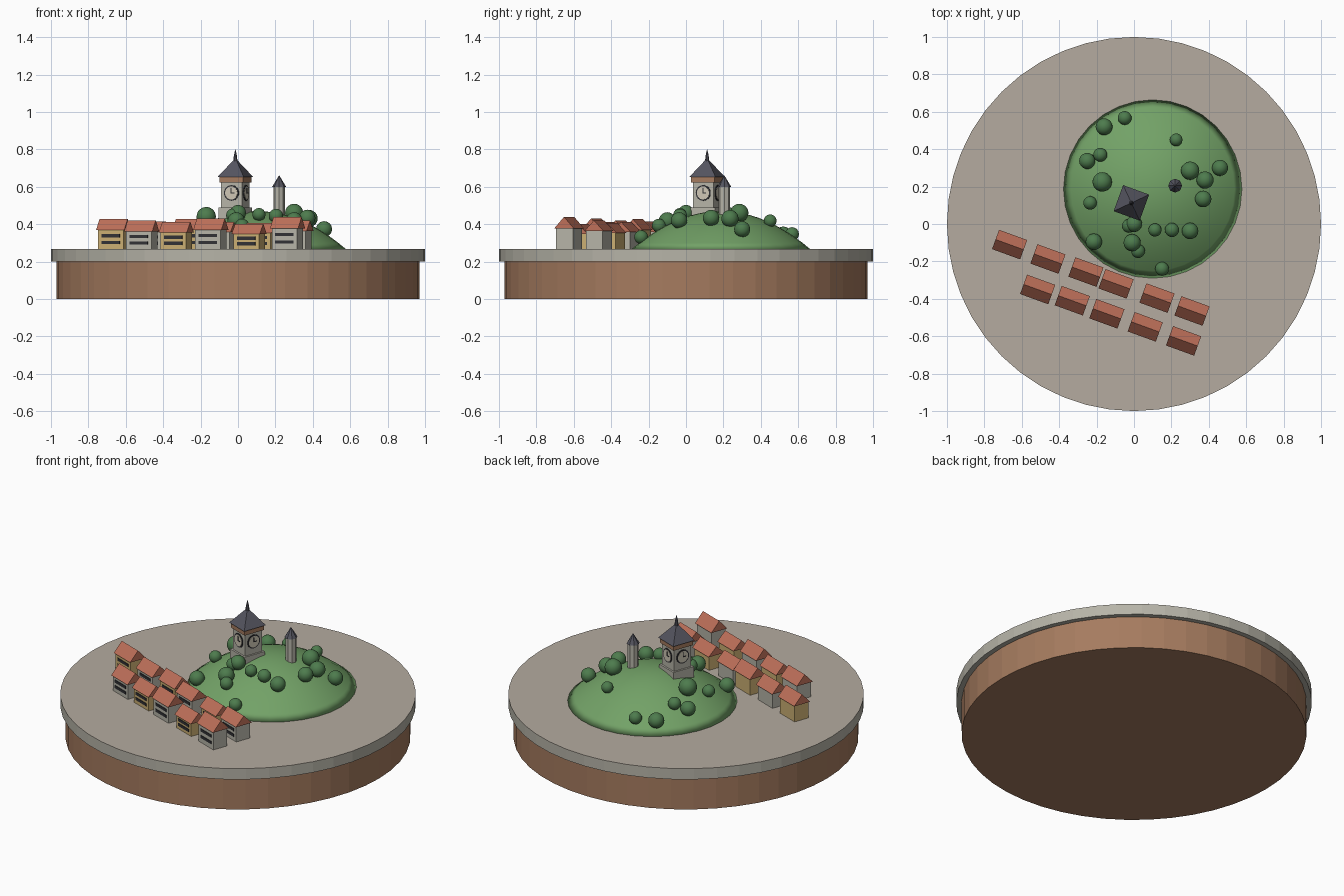
import bpy, bmesh, math
from mathutils import Matrix, Vector

cube = bpy.data.objects.get("Cube")
if cube:
    bpy.data.objects.remove(cube)


def material(name, r, g, b):
    m = bpy.data.materials.new(name)
    m.use_nodes = True
    m.diffuse_color = (r, g, b, 1)
    m.node_tree.nodes["Principled BSDF"].inputs["Base Color"].default_value = (r, g, b, 1)
    return m


EARTH = material("earth_brown", .38, .20, .115)
STONE = material("grey_stone", .47, .455, .39)
PAVING = material("paving", .46, .41, .35)
GRASS = material("grass_green", .17, .36, .135)
LEAF = material("leaf_green", .075, .2, .075)
TILE = material("red_roof_tile", .51, .16, .10)
OCHRE = material("ochre_plaster", .60, .43, .17)
SLATE = material("dark_slate", .09, .09, .115)
DARK = material("window_dark", .03, .03, .035)
DIAL = material("clock_dial", .62, .57, .46)

TURN = Matrix.Rotation(math.radians(-20), 4, "Z")   # street direction
GROUND = .267


def finish(name, bm, mat, matrix=Matrix(), smooth=False):
    mesh = bpy.data.meshes.new(name)
    bm.to_mesh(mesh)
    bm.free()
    mesh.materials.append(mat)
    if smooth:
        mesh.shade_smooth()
    obj = bpy.data.objects.new(name, mesh)
    obj.matrix_world = matrix
    bpy.context.collection.objects.link(obj)
    return obj


def box(name, size, centre, mat, matrix=Matrix()):
    bm = bmesh.new()
    bmesh.ops.create_cube(bm, size=1)
    bmesh.ops.scale(bm, vec=size, verts=bm.verts)
    bmesh.ops.translate(bm, vec=centre, verts=bm.verts)
    return finish(name, bm, mat, matrix)


def cone(name, sides, r1, r2, z1, z2, mat, matrix=Matrix(), spin=0):
    bm = bmesh.new()
    bmesh.ops.create_cone(bm, cap_ends=True, segments=sides, radius1=r1, radius2=r2,
                          depth=z2 - z1, matrix=Matrix.Translation((0, 0, (z1 + z2) / 2))
                          @ Matrix.Rotation(spin, 4, "Z"))
    return finish(name, bm, mat, matrix)


# Round display base
cone("base_drum", 48, .97, .97, 0, .2, EARTH)
cone("base_rim", 48, 1, 1, .2, .265, STONE)
cone("plaza", 48, 1, 1, .265, GROUND, PAVING)

# Hill, a shallow dome turned round its axis
HILL = Vector((.1, .187, 0))
HILL_R, HILL_H = .477, .203


def hill_height(x, y):
    d = math.hypot(x - HILL.x, y - HILL.y) / HILL_R
    return GROUND + HILL_H * max(0, 1 - d * d)


bm = bmesh.new()
rings, sides = 12, 32
loops = []
for i in range(1, rings + 1):
    t = i / rings
    loops.append([bm.verts.new((HILL_R * t * math.cos(a), HILL_R * t * math.sin(a),
                                GROUND + HILL_H * (1 - t * t)))
                  for a in (math.tau * k / sides for k in range(sides))])
top = bm.verts.new((0, 0, GROUND + HILL_H))
for k in range(sides):
    n = (k + 1) % sides
    bm.faces.new((top, loops[0][k], loops[0][n]))
    for a, b in zip(loops, loops[1:]):
        bm.faces.new((a[k], b[k], b[n], a[n]))
bm.faces.new(loops[-1][::-1])
finish("hill", bm, GRASS, Matrix.Translation(HILL), smooth=True)

# Trees: x, y, radius
trees = [(-.16, .52, .045), (-.05, .567, .037), (-.25, .337, .043), (-.18, .37, .037),
         (-.17, .225, .052), (-.235, .113, .036), (-.215, -.095, .044), (.225, .45, .034),
         (.3, .285, .049), (.38, .235, .046), (.46, .3, .043), (.37, .134, .044),
         (.112, -.032, .035), (.203, -.032, .038), (.3, -.037, .044), (.15, -.24, .037),
         (-.01, -.1, .046), (.022, -.145, .037), (0, 0, .043), (-.027, -.01, .037)]
for i, (x, y, r) in enumerate(trees):
    bm = bmesh.new()
    bmesh.ops.create_icosphere(bm, subdivisions=3, radius=r)
    finish(f"tree_{i + 1}", bm, LEAF,
           Matrix.Translation((x, y, hill_height(x, y) + r * .7)), smooth=True)

# Clock tower
tower = Matrix.Translation((-.014, .113, 0)) @ TURN
Q = math.sqrt(.5)
box("tower_plinth", (.14, .14, .07), (0, 0, .455), STONE, tower)
box("tower_shaft", (.118, .118, .15), (0, 0, .555), STONE, tower)
box("tower_cornice", (.134, .134, .03), (0, 0, .638), EARTH, tower)
cone("tower_roof", 4, .148 * Q, .012 * Q, .653, .745, SLATE, tower, math.pi / 4)
cone("tower_finial", 8, .012, .009, .735, .765, SLATE, tower)
cone("tower_spike", 8, .009, .001, .765, .80, SLATE, tower)
for k, side in enumerate(("front", "left", "back", "right")):
    face = (tower @ Matrix.Rotation(k * math.pi / 2, 4, "Z")
            @ Matrix.Translation((0, -.059, .567)) @ Matrix.Rotation(math.pi / 2, 4, "X"))
    cone(f"clock_ring_{side}", 24, .042, .042, -.001, .004, DARK, face)
    cone(f"clock_dial_{side}", 24, .035, .035, 0, .006, DIAL, face)
    box(f"minute_hand_{side}", (.005, .028, .002), (0, .012, .007), DARK, face)
    box(f"hour_hand_{side}", (.02, .005, .002), (.008, 0, .007), DARK, face)

# Small round turret
turret = Matrix.Translation((.22, .205, 0))
cone("turret_shaft", 8, .031, .031, .42, .605, STONE, turret)
cone("turret_roof", 8, .037, .001, .6, .66, SLATE, turret)


# Town houses: x, y, wall height, roof height
def house(name, x, y, wall, roof, mat):
    place = Matrix.Translation((x, y, GROUND)) @ TURN
    length, depth = .144, .094
    box(name + "_walls", (length, depth, wall), (0, 0, wall / 2), mat, place)
    for part, z in (("lower", .33), ("upper", .68)):
        box(f"{name}_{part}_windows", (.104, .006, .017), (0, -depth / 2, wall * z), DARK, place)
    bm = bmesh.new()
    ends = [[bm.verts.new((s * (length / 2 + .008), yy, wall + zz))
             for yy, zz in ((-.055, -.004), (.055, -.004), (0, roof))] for s in (-1, 1)]
    a, b = ends
    bm.faces.new(a)
    bm.faces.new(b)
    for i in range(3):
        j = (i + 1) % 3
        bm.faces.new((a[i], a[j], b[j], b[i]))
    bmesh.ops.recalc_face_normals(bm, faces=bm.faces)
    finish(name + "_roof", bm, TILE, place)


front_row = [(-.515, -.35, .098, .055), (-.33, -.41, .093, .052), (-.145, -.48, .107, .057),
             (.06, -.55, .085, .05), (.265, -.625, .115, .057)]
back_row = [(-.665, -.11, .105, .056), (-.46, -.187, .095, .053), (-.257, -.257, .105, .055),
            (-.096, -.32, .095, .05), (.123, -.396, .09, .05), (.31, -.465, .1, .053)]
for row, houses, walls in (("front", front_row, (STONE, OCHRE)), ("back", back_row, (OCHRE, STONE))):
    for i, spec in enumerate(houses):
        house(f"{row}_house_{i + 1}", *spec, walls[i % 2])
